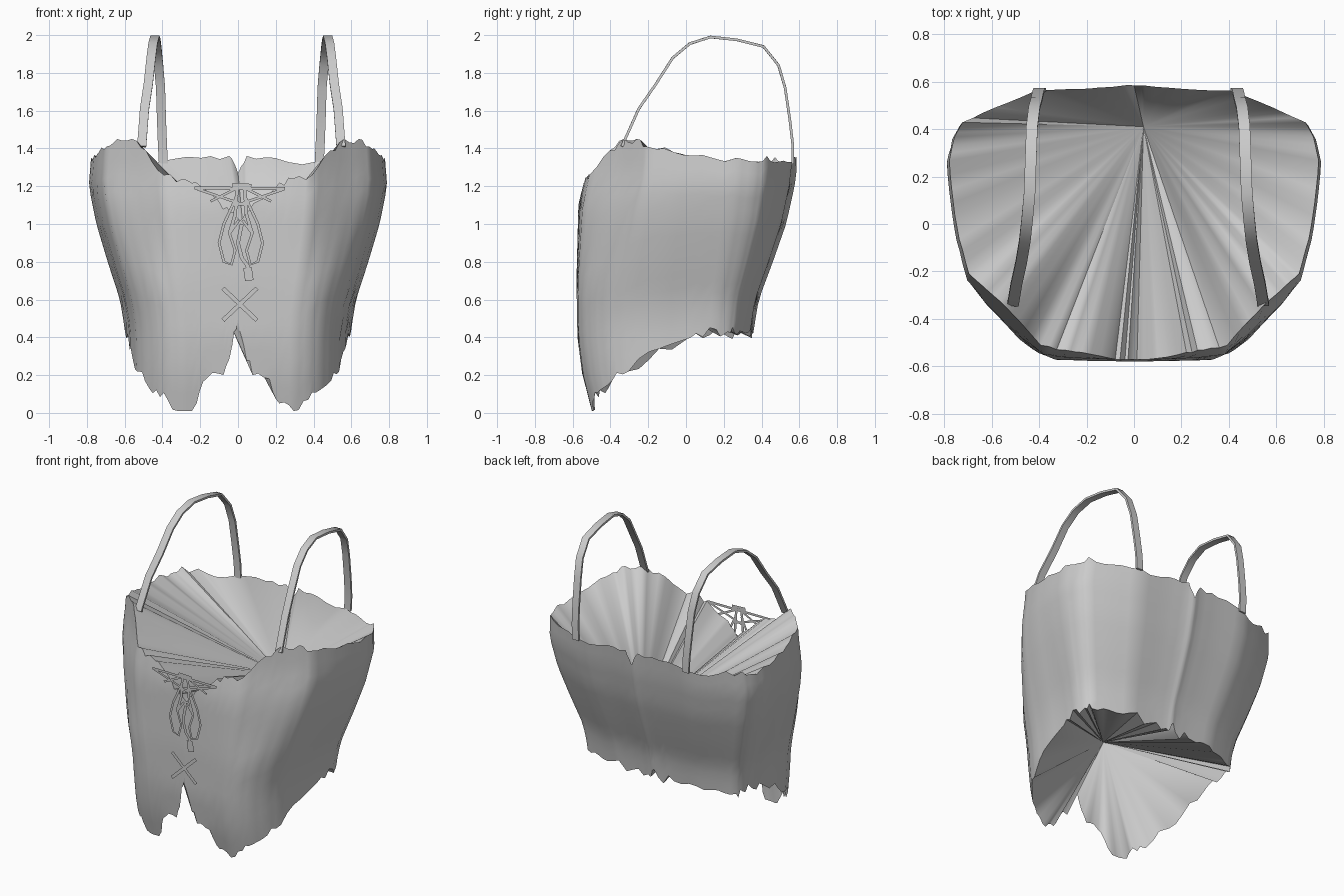
import bpy, bmesh, math, random
from mathutils import Vector

if "Cube" in bpy.data.objects:
    bpy.data.objects.remove(bpy.data.objects["Cube"])

random.seed(4)
cloth = bpy.data.materials.new("grey cloth")
cloth.diffuse_color = (0.6, 0.6, 0.6, 1)
cloth.use_nodes = True
cloth.node_tree.nodes["Principled BSDF"].inputs["Base Color"].default_value = cloth.diffuse_color


def make(name, verts, faces, angle=40):
    me = bpy.data.meshes.new(name)
    me.from_pydata(verts, [], faces)
    me.materials.append(cloth)
    ob = bpy.data.objects.new(name, me)
    bpy.context.collection.objects.link(ob)
    bpy.ops.object.select_all(action='DESELECT')
    ob.select_set(True)
    bpy.context.view_layer.objects.active = ob
    bpy.ops.object.shade_smooth_by_angle(angle=math.radians(angle))
    return ob


def interp(table, t):
    for (a, va), (b, vb) in zip(table, table[1:]):
        if t <= b:
            return va + (vb - va) * max(0, (t - a) / (b - a))
    return table[-1][1]


# Body extents by height: half width, front depth, back depth
WIDTH = [(0, .59), (.45, .6), (.6, .625), (.8, .69), (1, .75), (1.2, .79), (1.45, .77)]
FRONT = [(0, .5), (.2, .55), (.4, .575), (.7, .58), (1.1, .57), (1.2, .55), (1.3, .53), (1.45, .52)]
BACK = [(0, .34), (.45, .36), (.6, .385), (.8, .46), (1, .53), (1.2, .575), (1.4, .6)]
# Squarer front outline below the bust, by unit x
LOW = [(0, -1), (.5, -.99), (.63, -.94), (.73, -.86), (.83, -.72), (.9, -.55), (.95, -.25), (.98, .1)]

# Half outline from front centre to back centre: unit x, unit y, hem z, rim z
HALF = [
    (0, -1, .50, 1.03), (.05, -1, .36, 1.06), (.13, -1, .20, 1.12),
    (.28, -.99, .18, 1.22), (.37, -.98, .05, 1.24), (.50, -.95, .01, 1.26),
    (.63, -.77, .07, 1.39), (.73, -.63, .12, 1.45), (.83, -.50, .17, 1.45),
    (.90, -.40, .22, 1.41), (.95, -.12, .34, 1.38), (.98, .15, .42, 1.365),
    (1, .45, .44, 1.35), (.97, .62, .43, 1.33), (.93, .72, .42, 1.36),
    (.75, .83, .43, 1.33), (.53, .95, .44, 1.33), (.25, .96, .43, 1.35),
    (.06, .98, .43, 1.36), (0, 1, .47, 1.27),
]
SUB, ROWS = 3, 14


def place(ux, uy, z):
    if uy < 0:
        t = min(1, max(0, (1.25 - z) / .6))
        uy += t * (interp(LOW, abs(ux)) - uy)
    depth = interp(FRONT if uy < 0 else BACK, z)
    return Vector((ux * interp(WIDTH, z), uy * depth, z))


# Full ring of columns, with ragged hem and rim
ring = HALF + [(-x, y, h, r) for x, y, h, r in HALF[-2:0:-1]]
cols = []
for a, b in zip(ring, ring[1:] + ring[:1]):
    for s in range(SUB):
        ux, uy, hem, rim = (p + (q - p) * s / SUB for p, q in zip(a, b))
        if s:
            hem = max(.01, hem + random.uniform(-.035, .03))
            rim += random.uniform(-.025, .015)
        cols.append([place(ux, uy, hem + (rim - hem) * k / ROWS) for k in range(ROWS + 1)])
n = len(cols)

# Bodice wall
faces = [((i * (ROWS + 1) + k), ((i + 1) % n) * (ROWS + 1) + k,
          ((i + 1) % n) * (ROWS + 1) + k + 1, i * (ROWS + 1) + k + 1)
         for i in range(n) for k in range(ROWS)]
make("bodice", [v for c in cols for v in c], faces, 60)

# Pleated linings that close the top and the underside
for name, apex, row in (("upper_lining", (.04, .41, .84), ROWS),
                        ("lower_lining", (-.19, -.52, .80), 0)):
    make(name, [apex] + [c[row] for c in cols],
         [(0, 1 + i, 1 + (i + 1) % n) for i in range(n)], 60)

# Shoulder straps: closed bands swept over the shoulder
STRAP = [(.535, -.34, 1.41), (.52, -.25, 1.61), (.50, -.16, 1.74), (.485, -.07, 1.88),
         (.475, .02, 1.955), (.465, .13, 1.99), (.46, .27, 1.975), (.455, .41, 1.94),
         (.445, .49, 1.84), (.435, .525, 1.72), (.43, .55, 1.55), (.425, .565, 1.42),
         (.42, .565, 1.32)]


def strap(name, side, shift):
    pts = [Vector((side * x + shift, y, z)) for x, y, z in STRAP]
    verts, faces = [], []
    for i, p in enumerate(pts):
        t = (pts[min(i + 1, len(pts) - 1)] - pts[max(i - 1, 0)]).normalized()
        across = Vector((1, 0, 0))
        across = (across - t * across.dot(t)).normalized()
        normal = t.cross(across)
        for a, b in ((-1, -1), (1, -1), (1, 1), (-1, 1)):
            verts.append(p + across * a * .024 + normal * b * .007)
    for i in range(len(pts) - 1):
        for k in range(4):
            m = (k + 1) % 4
            faces.append((4 * i + m, 4 * i + k, 4 * i + 4 + k, 4 * i + 4 + m))
    last = 4 * (len(pts) - 1)
    faces += [(0, 1, 2, 3), (last + 3, last + 2, last + 1, last)]
    make(name, verts, faces)


strap("right_strap", 1, .01)
strap("left_strap", -1, .025)


# Flat front lacing: thin ribbons drawn as x, z paths
def ribbon(name, path, width, y=-.59):
    pts = [Vector((x, 0, z)) for x, z in path]
    verts = []
    for i, p in enumerate(pts):
        t = (pts[min(i + 1, len(pts) - 1)] - pts[max(i - 1, 0)]).normalized()
        side = Vector((t.z, 0, -t.x)) * width / 2
        for s in (side, -side):
            verts.append((p.x + s.x, y, p.z + s.z))
    make(name, verts, [(2 * i, 2 * i + 1, 2 * i + 3, 2 * i + 2) for i in range(len(pts) - 1)])


ribbon("cross_lace_a", [(-.08, .66), (.10, .49)], .022, -.592)
ribbon("cross_lace_b", [(.10, .66), (-.08, .49)], .022, -.596)
ribbon("top_lace", [(-.23, 1.19), (.25, 1.188)], .016)
ribbon("knot", [(-.03, 1.2), (.07, 1.195)], .035, -.594)
for i, s in enumerate((-1, 1)):
    c = .015
    ribbon(f"upper_lace_{i}", [(c + s * .23, 1.185), (c - s * .02, 1.10)], .014)
    ribbon(f"middle_lace_{i}", [(c + s * .16, 1.12), (c, 1.20)], .014, -.587)
    ribbon(f"hanging_lace_{i}", [(c + s * .02, 1.19), (c + s * .03, 1.05), (c + s * .06, .95)], .018)
    ribbon(f"bow_loop_{i}", [(c + s * .02, 1.15), (c + s * .09, 1.0), (c + s * .115, .9),
                             (c + s * .09, .80), (c + s * .05, .785), (c + s * .03, .86),
                             (c + s * .06, .95), (c + s * .01, 1.02)], .015, -.588)
ribbon("lace_tail", [(.02, 1.0), (.0, .9), (.02, .82), (.05, .78), (.06, .70)], .02)
ribbon("lace_end", [(.05, .77), (.06, .70)], .045)
